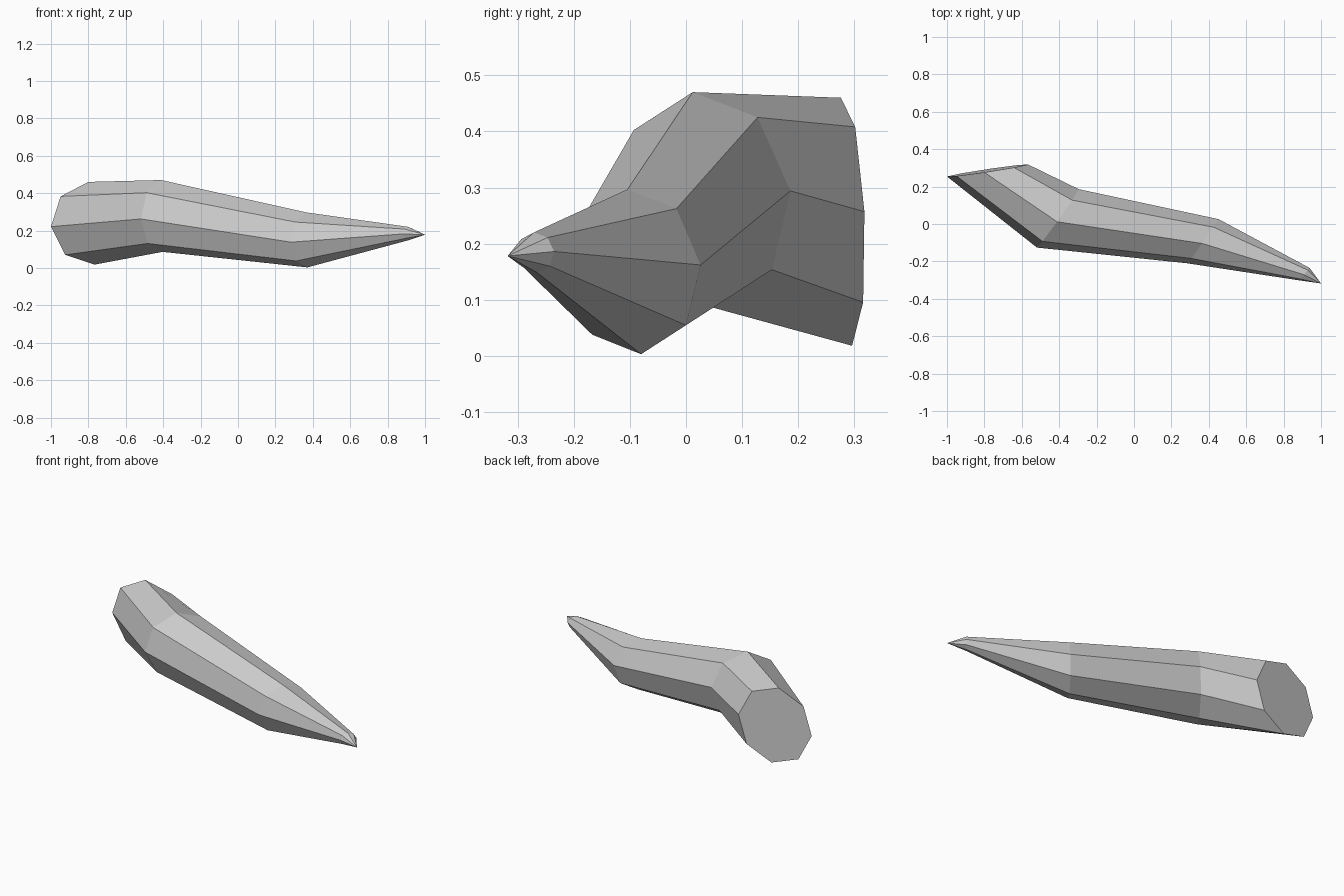
import bpy, bmesh, math
from mathutils import Vector

if "Cube" in bpy.data.objects:
    bpy.data.objects.remove(bpy.data.objects["Cube"])

SIDES = 8
# Cross-sections along the bent spine: centre, half-axis at side, half-axis at top
RINGS = [
    ((-0.783, 0.286, 0.239), (-0.217, -0.032, -0.018), (-0.017, -0.010, 0.221)),
    ((-0.407, 0.030, 0.278), (-0.112, -0.156, -0.016), (-0.004, -0.018, 0.192)),
    ((0.368, -0.092, 0.150), (-0.084, -0.118, -0.012), (-0.003, -0.012, 0.147)),
    ((0.910, -0.268, 0.184), (-0.029, -0.033, -0.002), (-0.001, -0.003, 0.036)),
]
TIP = (1.0, -0.318, 0.178)

# Plain grey horn material
grey = bpy.data.materials.new("grey")
grey.diffuse_color = (0.6, 0.6, 0.6, 1)
grey.use_nodes = True
grey.node_tree.nodes["Principled BSDF"].inputs["Base Color"].default_value = grey.diffuse_color

# Loft the octagonal rings
bm = bmesh.new()
loops = []
for c, a, b in RINGS:
    c, a, b = Vector(c), Vector(a), Vector(b)
    angles = [2 * math.pi * k / SIDES for k in range(SIDES)]
    loops.append([bm.verts.new(c + a * math.cos(t) + b * math.sin(t)) for t in angles])
for lo, hi in zip(loops, loops[1:]):
    for k in range(SIDES):
        n = (k + 1) % SIDES
        bm.faces.new((lo[k], lo[n], hi[n], hi[k]))

# Flat base cap and pointed tip
bm.faces.new(loops[0])
tip = bm.verts.new(TIP)
for k in range(SIDES):
    bm.faces.new((loops[-1][k], loops[-1][(k + 1) % SIDES], tip))
bmesh.ops.recalc_face_normals(bm, faces=bm.faces)

mesh = bpy.data.meshes.new("horn")
bm.to_mesh(mesh)
bm.free()
mesh.materials.append(grey)
horn = bpy.data.objects.new("horn", mesh)
bpy.context.collection.objects.link(horn)
